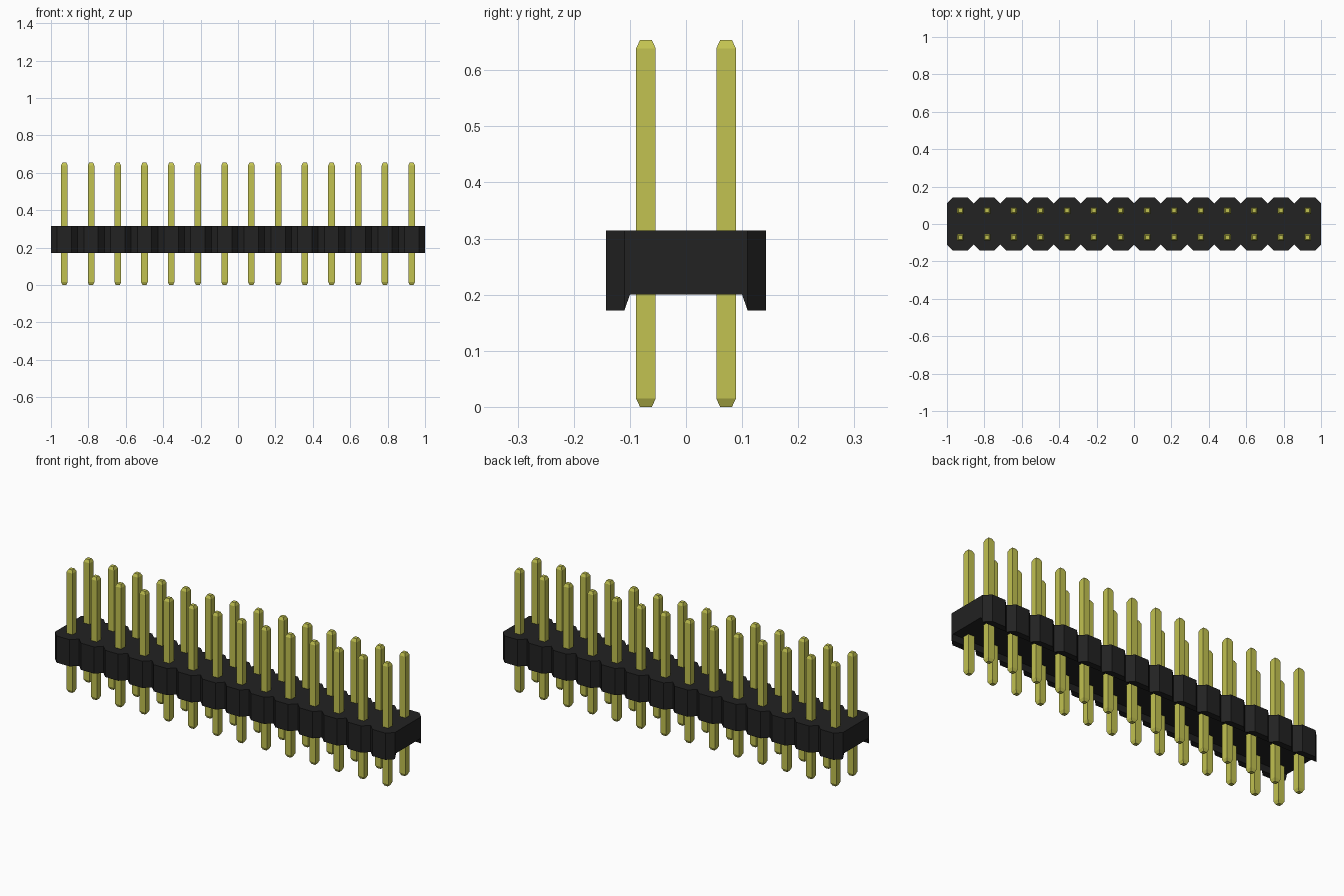
import bpy, bmesh

if "Cube" in bpy.data.objects:
    bpy.data.objects.remove(bpy.data.objects["Cube"], do_unlink=True)

COLUMNS = 14
PITCH = 2 / COLUMNS
HALF = PITCH / 2


def material(name, rgb):
    m = bpy.data.materials.new(name)
    m.use_nodes = True
    m.diffuse_color = (*rgb, 1)
    m.node_tree.nodes["Principled BSDF"].inputs["Base Color"].default_value = (*rgb, 1)
    return m


def loft(name, rings, mat):
    """Bridge a list of equal-length rings and cap both ends."""
    bm = bmesh.new()
    loops = [[bm.verts.new(p) for p in ring] for ring in rings]
    for a, b in zip(loops, loops[1:]):
        for i in range(len(a)):
            j = (i + 1) % len(a)
            bm.faces.new((a[i], a[j], b[j], b[i]))
    bm.faces.new(loops[0])
    bm.faces.new(loops[-1])
    bmesh.ops.remove_doubles(bm, verts=bm.verts[:], dist=1e-5)
    bmesh.ops.recalc_face_normals(bm, faces=bm.faces[:])
    mesh = bpy.data.meshes.new(name)
    bm.to_mesh(mesh)
    bm.free()
    mesh.materials.append(mat)
    return mesh


def place(name, mesh, location=(0, 0, 0)):
    obj = bpy.data.objects.new(name, mesh)
    obj.location = location
    bpy.context.collection.objects.link(obj)
    return obj


black = material("black plastic", (0.016, 0.016, 0.016))
gold = material("yellow metal", (0.54, 0.54, 0.082))

# Housing: one cross-section with a channel underneath, narrowed at each notch
CHAMFER = 0.033
TOP, LOW, ROOF = 0.314, 0.172, 0.2
NOTCH = PITCH - CHAMFER


def section(x, y):
    right = [(y, TOP), (y, LOW), (NOTCH, LOW), (0.1, ROOF)]
    left = [(-a, b) for a, b in reversed(right)]
    return [(x, a, b) for a, b in right + left]


rings = [section(-1, NOTCH)]
for i in range(COLUMNS):
    x = -1 + i * PITCH
    rings += [section(x + CHAMFER, PITCH), section(x + PITCH - CHAMFER, PITCH),
              section(x + PITCH, NOTCH)]
place("housing", loft("housing", rings, black))

# Pins: square bars with tapered tips, in two rows
profile = [(0.0105, 0), (0.0175, 0.015), (0.0175, 0.639), (0.0105, 0.654)]
pin_mesh = loft("pin", [[(-r, -r, z), (r, -r, z), (r, r, z), (-r, r, z)]
                        for r, z in profile], gold)
for row, y in (("front", -HALF), ("back", HALF)):
    for i in range(COLUMNS):
        place(f"{row}_pin_{i + 1}", pin_mesh, (-1 + HALF + i * PITCH, y, 0))
